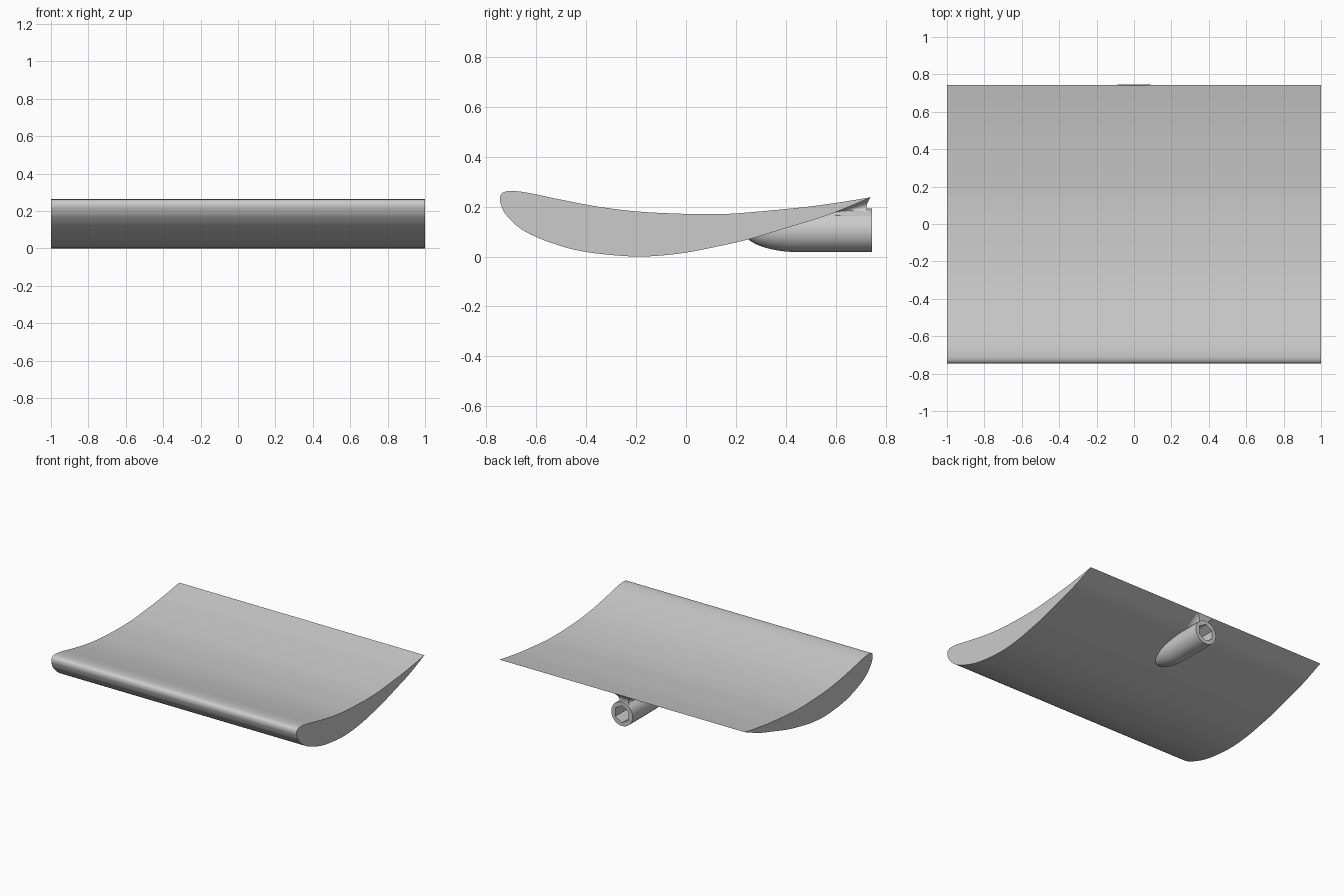
import bpy, bmesh
from math import sin, cos, pi, sqrt, radians
from mathutils import Vector

if "Cube" in bpy.data.objects:
    bpy.data.objects.remove(bpy.data.objects["Cube"])


def make_object(name, rings, cap=True):
    """Skin a list of equally sized closed rings into a smooth solid."""
    bm = bmesh.new()
    vr = [[bm.verts.new(p) for p in ring] for ring in rings]
    n = len(vr[0])
    for a, b in zip(vr, vr[1:]):
        for i in range(n):
            j = (i + 1) % n
            bm.faces.new((a[i], a[j], b[j], b[i]))
    if cap:
        bm.faces.new(vr[0][::-1])
        bm.faces.new(vr[-1])
    bmesh.ops.recalc_face_normals(bm, faces=bm.faces)
    me = bpy.data.meshes.new(name)
    bm.to_mesh(me)
    bm.free()
    ob = bpy.data.objects.new(name, me)
    bpy.context.collection.objects.link(ob)
    bpy.ops.object.select_all(action='DESELECT')
    ob.select_set(True)
    bpy.context.view_layer.objects.active = ob
    bpy.ops.object.shade_smooth_by_angle(angle=radians(32))
    return ob


def spline(pts, steps=8):
    """Smooth curve through the given points."""
    p = [Vector(q) for q in pts]
    p = [2 * p[0] - p[1]] + p + [2 * p[-1] - p[-2]]
    out = []
    for i in range(1, len(p) - 2):
        a, b, c, d = p[i - 1:i + 3]
        for k in range(steps):
            t = k / steps
            out.append(0.5 * (2 * b + (c - a) * t + (2 * a - 5 * b + 4 * c - d) * t * t
                              + (3 * b - a - 3 * c + d) * t ** 3))
    out.append(p[-2])
    return out


# Wing: airfoil section (y, z), trailing edge over the top to the nose and back below
TOP = [(.743, .238), (.6, .215), (.454, .196), (.214, .174), (.1, .17), (0, .171),
       (-.186, .18), (-.346, .199), (-.506, .229), (-.63, .255), (-.70, .263),
       (-.735, .256), (-.746, .235)]
BOTTOM = [(-.742, .208), (-.722, .168), (-.666, .114), (-.586, .072), (-.466, .032),
          (-.346, .011), (-.186, 0), (-.026, .012), (.134, .042), (.254, .07),
          (.414, .118), (.574, .168), (.743, .238)]
section = spline(TOP + BOTTOM)[:-1]
make_object("wing", [[(x, q.x, q.y) for q in section] for x in (-1, 1)])


def under(y):
    """Height of the wing underside at y."""
    pts = BOTTOM[6:]
    for (y0, z0), (y1, z1) in zip(pts, pts[1:]):
        if y <= y1:
            return z0 + (z1 - z0) * (y - y0) / (y1 - y0)
    return pts[-1][1]


# Socket tube: bullet nose, round body, flat rim and hexagonal bore
R, ZC, END, N = .087, .105, .746, 48


def ring(y, r, hexagonal=False):
    pts = []
    for i in range(N):
        a = 2 * pi * i / N
        q = r * cos(pi / 6) / cos(a % (pi / 3) - pi / 6) if hexagonal else r
        pts.append((q * sin(a), y, ZC + q * cos(a)))
    return pts


rings = []
for k in range(1, 13):
    a = k / 12 * pi / 2
    rings.append(ring(.45 - .22 * cos(a), R * sin(a)))
rings += [ring(END, R), ring(END, .063, True), ring(END - .15, .063, True)]
make_object("socket_tube", rings)

# Neck: concave web blending the tube into the wing underside
levels = []
for k in range(13):
    t = k / 12
    s = (2 * t - 1) ** 2
    half = .036 + .03 * s
    end = .724 + .018 * s
    ys = [.5 + (end - .5) * j / 10 for j in range(11)]
    row = []
    for y in ys:
        low = .165
        row.append((y, low + (under(y) + .002 - low) * t))
    levels.append([(half, y, z) for y, z in row] + [(-half, y, z) for y, z in reversed(row)])
make_object("tube_neck", levels)
